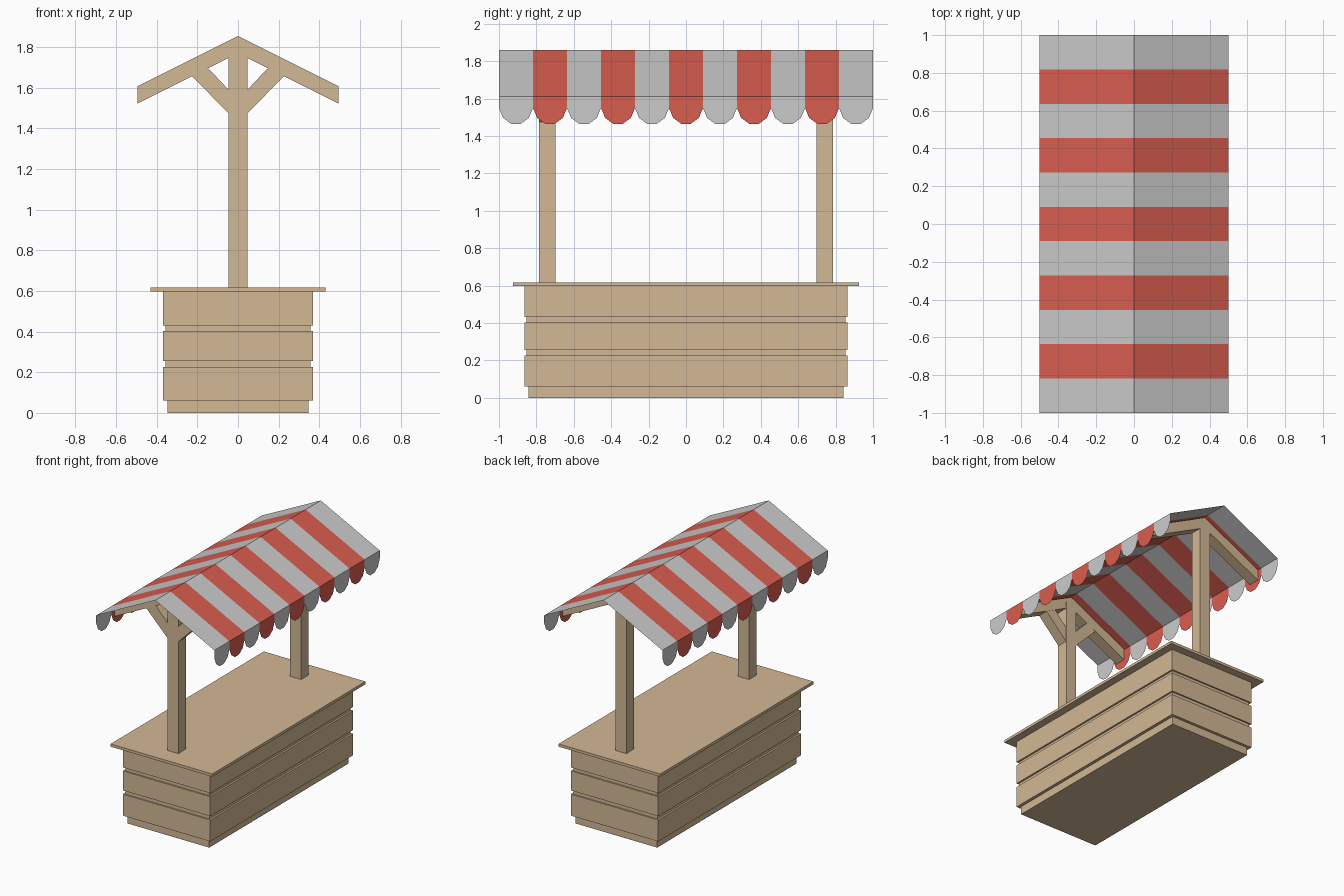
import bpy, bmesh, math

if "Cube" in bpy.data.objects:
    bpy.data.objects.remove(bpy.data.objects["Cube"])


def material(name, color):
    m = bpy.data.materials.new(name)
    m.diffuse_color = (*color, 1)
    m.use_nodes = True
    m.node_tree.nodes["Principled BSDF"].inputs["Base Color"].default_value = m.diffuse_color
    return m


WOOD = material("wood", (0.65, 0.48, 0.30))
RED = material("red_cloth", (0.70, 0.11, 0.08))


def finish(name, bm, mat=None):
    bmesh.ops.remove_doubles(bm, verts=bm.verts, dist=1e-5)
    me = bpy.data.meshes.new(name)
    bm.to_mesh(me)
    bm.free()
    ob = bpy.data.objects.new(name, me)
    bpy.context.collection.objects.link(ob)
    if mat:
        me.materials.append(mat)
    return ob


def box(name, hx, hy, z0, z1, y=0):
    bm = bmesh.new()
    bmesh.ops.create_cube(bm, size=1)
    for v in bm.verts:
        v.co = (v.co.x * 2 * hx, y + v.co.y * 2 * hy, z0 + (v.co.z + 0.5) * (z1 - z0))
    return finish(name, bm, WOOD)


def prism(name, profile, y0, y1):
    """Extrude an x-z outline along y."""
    bm = bmesh.new()
    f = bm.faces.new([bm.verts.new((x, y0, z)) for x, z in profile])
    ext = bmesh.ops.extrude_face_region(bm, geom=[f])["geom"]
    bmesh.ops.translate(bm, vec=(0, y1 - y0, 0),
                        verts=[g for g in ext if isinstance(g, bmesh.types.BMVert)])
    bmesh.ops.recalc_face_normals(bm, faces=bm.faces)
    return finish(name, bm, WOOD)


# Counter: plinth, recessed core, three bands of boards, top
box("plinth", 0.346, 0.842, 0, 0.07)
box("counter_core", 0.356, 0.853, 0.065, 0.60)
for i, (z0, z1) in enumerate([(0.062, 0.226), (0.255, 0.404), (0.431, 0.598)]):
    box(f"board_band_{i + 1}", 0.37, 0.864, z0, z1)
box("counter_top", 0.43, 0.926, 0.597, 0.618)

# Posts and the rafter pair on each
rafters = [(0, 1.855), (0.494, 1.608), (0.494, 1.523), (0, 1.770),
           (-0.494, 1.523), (-0.494, 1.608)]
for side, s in (("front", -1), ("back", 1)):
    yc = s * 0.742
    box(f"{side}_post", 0.046, 0.045, 0.61, 1.80, yc)
    prism(f"{side}_rafters", rafters, yc - 0.044, yc + 0.044)

# Diagonal braces, on the front post only
for side, s in (("left", -1), ("right", 1)):
    brace = [(0.04, 1.468), (0.235, 1.665), (0.155, 1.705), (0.04, 1.583)]
    prism(f"{side}_brace", [(s * x, z) for x, z in brace], -0.742 - 0.042, -0.742 + 0.042)

# Striped canopy: thin cloth with a scalloped flap hanging from each eave
STRIPES = 11
W = 2 / STRIPES
EAVE, RIDGE = 1.611, 1.86
scallop = [(-0.5, EAVE), (-0.5, 1.55), (-0.38, 1.497), (-0.14, 1.465),
           (0.14, 1.465), (0.38, 1.497), (0.5, 1.55), (0.5, EAVE)]


def canopy(name, indices, mat=None):
    bm = bmesh.new()
    for i in indices:
        yc = -1 + (i + 0.5) * W
        a, b = yc - W / 2, yc + W / 2
        for s in (-1, 1):
            slope = [(0, a, RIDGE), (s * 0.5, a, EAVE), (s * 0.5, b, EAVE), (0, b, RIDGE)]
            flap = [(s * 0.5, yc + t * W, z) for t, z in scallop]
            for pts in (slope, flap):
                f = bm.faces.new([bm.verts.new(p) for p in pts])
                f.normal_update()
                if f.normal.x * s < 0:
                    f.normal_flip()
    finish(name, bm, mat)


canopy("canopy_grey_stripes", range(0, STRIPES, 2))
canopy("canopy_red_stripes", range(1, STRIPES, 2), RED)
